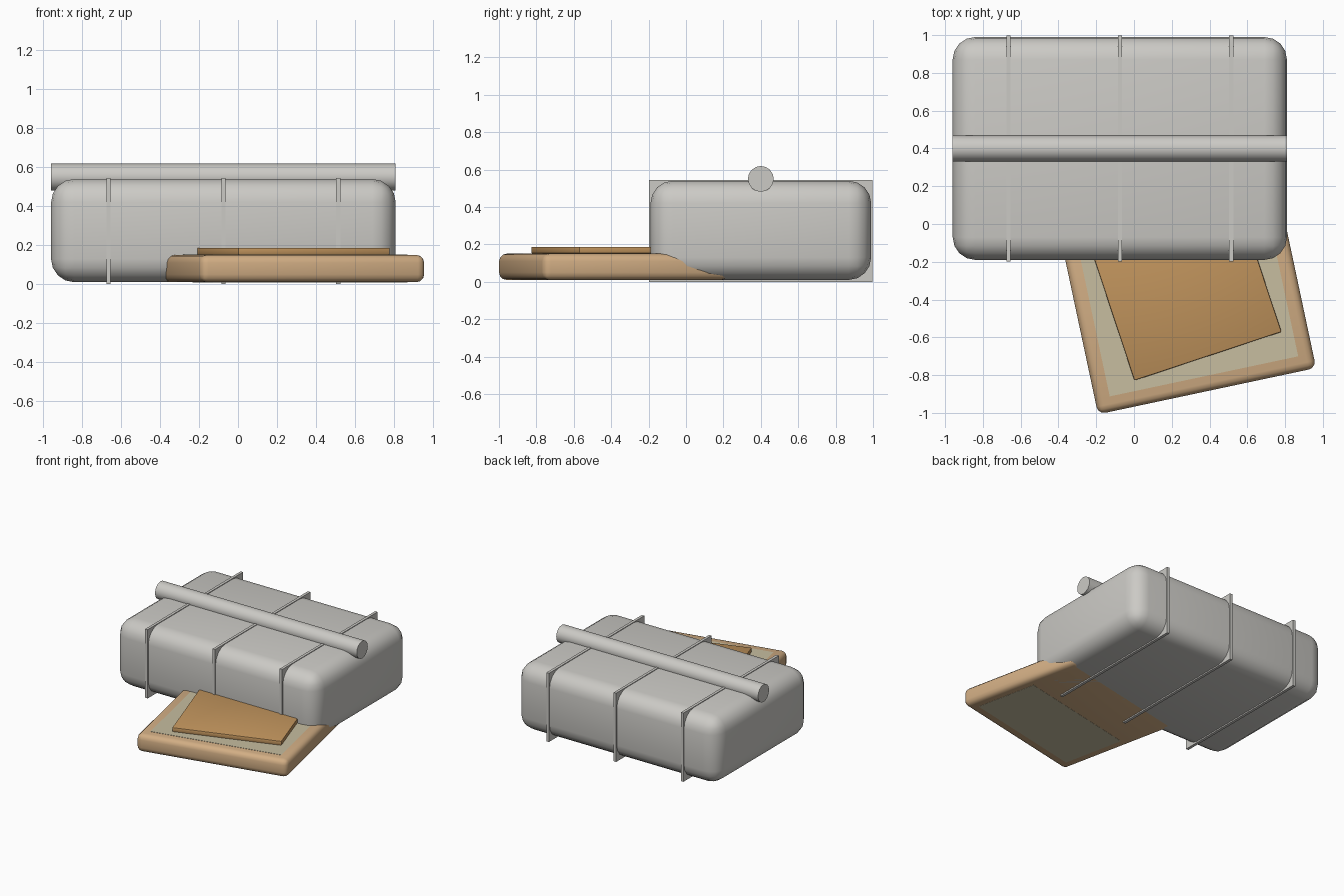
import bpy
from math import radians
from mathutils import Matrix, Vector

old = bpy.data.objects.get("Cube")
if old:
    bpy.data.objects.remove(old, do_unlink=True)


def material(name, rgb):
    m = bpy.data.materials.new(name)
    m.use_nodes = True
    color = (*rgb, 1)
    m.diffuse_color = color
    m.node_tree.nodes["Principled BSDF"].inputs["Base Color"].default_value = color
    return m


grey = material("light grey", (0.60, 0.59, 0.56))
tan = material("tan", (0.64, 0.42, 0.23))
cream = material("cream", (0.57, 0.51, 0.35))
brown = material("warm brown", (0.54, 0.30, 0.11))


def finish(obj, name, mat, bevel=0, segments=3):
    obj.name = name
    obj.data.materials.append(mat)
    if bevel:
        mod = obj.modifiers.new("rounded edges", "BEVEL")
        mod.width = bevel
        mod.segments = segments
        bpy.ops.object.modifier_apply(modifier=mod.name)
    bpy.ops.object.shade_smooth_by_angle(angle=radians(35))
    return obj


def block(name, center, size, mat, bevel=0, segments=3, turn=0):
    bpy.ops.mesh.primitive_cube_add(size=1, location=center, rotation=(0, 0, turn))
    obj = bpy.context.object
    obj.scale = size
    bpy.ops.object.transform_apply(location=False, rotation=False, scale=True)
    return finish(obj, name, mat, bevel, segments)


# Rounded main body with three thin bands around it
mid_x, mid_y = -0.075, 0.40
block("body", (mid_x, mid_y, 0.275), (1.77, 1.18, 0.53), grey, 0.12, 4)
for side, label in ((-1, "right"), (0, "middle"), (1, "left")):
    block(label + "_band", (mid_x + side * 0.59, mid_y, 0.2725),
          (0.022, 1.195, 0.545), grey)

# Round bar lying along the top
bpy.ops.mesh.primitive_cylinder_add(vertices=16, radius=0.069, depth=1.77,
                                    location=(mid_x, mid_y, 0.55),
                                    rotation=(0, radians(90), 0))
finish(bpy.context.object, "top_bar", grey)

# Turned base panel with rounded edges
turn = radians(12)
panel_center = Vector((0.281, -0.386, 0.08))
block("base_panel", panel_center, (1.18, 1.02, 0.14), tan, 0.04, 3, turn)


# Cream sheets on the two faces of the panel
def sheet(name, local, size):
    place = panel_center + Matrix.Rotation(turn, 3, "Z") @ Vector(local)
    block(name, place, size, cream, turn=turn)


sheet("top_sheet", (0, 0, 0.07), (1.02, 0.86, 0.004))
sheet("bottom_sheet", (0, -0.18, -0.07), (1.02, 0.50, 0.002))

# Brown slab resting on the panel
block("slab", (0.266, -0.32, 0.169), (0.82, 0.80, 0.035), brown, 0.006, 2,
      radians(18.3))
